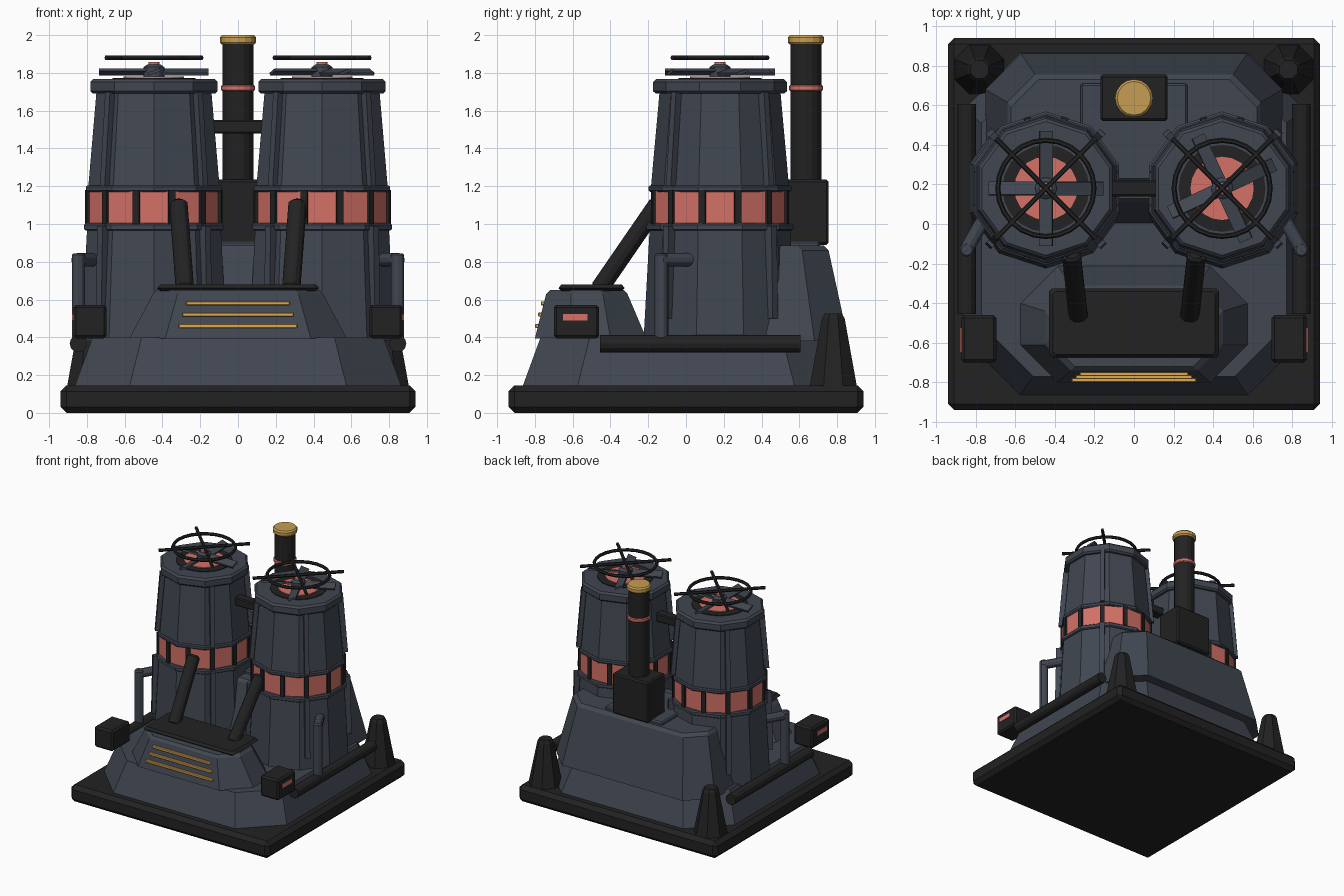
import bpy, bmesh, math
from mathutils import Vector, Matrix

if "Cube" in bpy.data.objects:
    bpy.data.objects.remove(bpy.data.objects["Cube"])


def mat(name, rgb):
    m = bpy.data.materials.new(name)
    m.diffuse_color = (*rgb, 1)
    m.use_nodes = True
    m.node_tree.nodes["Principled BSDF"].inputs["Base Color"].default_value = m.diffuse_color
    return m


SLATE = mat("slate", (0.052, 0.062, 0.082))
BLACK = mat("black_iron", (0.016, 0.016, 0.017))
RED = mat("warm_red", (0.66, 0.165, 0.135))
BRASS = mat("brass", (0.56, 0.34, 0.085))
AMBER = mat("amber", (0.75, 0.40, 0.08))


def finish(name, bm, material, bevel=0.0):
    bmesh.ops.recalc_face_normals(bm, faces=bm.faces)
    me = bpy.data.meshes.new(name)
    bm.to_mesh(me)
    bm.free()
    me.materials.append(material)
    ob = bpy.data.objects.new(name, me)
    bpy.context.collection.objects.link(ob)
    if bevel:
        b = ob.modifiers.new("bevel", "BEVEL")
        b.width, b.segments, b.limit_method = bevel, 1, "ANGLE"
    return ob


def loft(name, rings, material, bevel=0.0):
    """Closed skin through rings of equal point count."""
    bm = bmesh.new()
    vs = [[bm.verts.new(p) for p in r] for r in rings]
    n = len(vs[0])
    for a, b in zip(vs, vs[1:]):
        for i in range(n):
            bm.faces.new((a[i], a[(i + 1) % n], b[(i + 1) % n], b[i]))
    bm.faces.new(vs[0][::-1])
    bm.faces.new(vs[-1])
    return finish(name, bm, material, bevel)


def box(name, lo, hi, material, bevel=0.0):
    rings = [[(lo[0], lo[1], z), (hi[0], lo[1], z), (hi[0], hi[1], z), (lo[0], hi[1], z)]
             for z in (lo[2], hi[2])]
    return loft(name, rings, material, bevel)


def oct_ring(x, y0, y1, c, z):
    """Rectangle with cut corners, symmetric in x."""
    return [(x - c, y0, z), (x, y0 + c, z), (x, y1 - c, z), (x - c, y1, z),
            (c - x, y1, z), (-x, y1 - c, z), (-x, y0 + c, z), (c - x, y0, z)]


def turned(name, cx, cy, profile, n, material, start=90, bevel=0.0):
    """Faceted turned shape from (radius, height) pairs."""
    ang = [math.radians(start) + math.tau * i / n for i in range(n)]
    return loft(name, [[(cx + r * math.cos(a), cy + r * math.sin(a), z) for a in ang]
                       for r, z in profile], material, bevel)


def rod(name, a, b, r, material, n=10, bevel=0.0):
    a, b = Vector(a), Vector(b)
    q = (b - a).to_track_quat("Z", "Y")
    circ = [q @ Vector((r * math.cos(math.tau * i / n), r * math.sin(math.tau * i / n), 0))
            for i in range(n)]
    return loft(name, [[p + c for c in circ] for p in (a, b)], material, bevel)


def torus(name, cx, cy, cz, major, minor, material, n=24, k=6):
    bm = bmesh.new()
    g = [[bm.verts.new((cx + (major + minor * math.cos(math.tau * j / k)) * math.cos(math.tau * i / n),
                        cy + (major + minor * math.cos(math.tau * j / k)) * math.sin(math.tau * i / n),
                        cz + minor * math.sin(math.tau * j / k))) for j in range(k)] for i in range(n)]
    for i in range(n):
        for j in range(k):
            bm.faces.new((g[i][j], g[(i + 1) % n][j], g[(i + 1) % n][(j + 1) % k], g[i][(j + 1) % k]))
    return finish(name, bm, material)


def radial_bars(name, cx, cy, angles, r0, r1, z0, z1, w, t, material):
    """Slanted bars around a tower wall, from radius r0 at z0 to r1 at z1."""
    bm = bmesh.new()
    for a in angles:
        rot = Matrix.Translation((cx, cy, 0)) @ Matrix.Rotation(math.radians(a), 4, "Z")
        q = [[bm.verts.new(rot @ Vector((r + dx, dy, z)))
              for dx, dy in ((-t, -w), (t, -w), (t, w), (-t, w))] for r, z in ((r0, z0), (r1, z1))]
        for i in range(4):
            j = (i + 1) % 4
            bm.faces.new((q[0][i], q[0][j], q[1][j], q[1][i]))
        bm.faces.new(q[0][::-1])
        bm.faces.new(q[1])
    return finish(name, bm, material)


# Foundation and stepped body
box("base_plate", (-0.94, -0.94, 0), (0.94, 0.94, 0.145), BLACK, 0.032)
loft("lower_tier", [oct_ring(0.865, -0.865, 0.865, 0.29, 0.14),
                    oct_ring(0.77, -0.77, 0.77, 0.26, 0.40)], SLATE)
loft("rear_tier", [oct_ring(0.75, 0.0, 0.86, 0.18, 0.38),
                   oct_ring(0.64, 0.11, 0.755, 0.14, 0.86),
                   oct_ring(0.62, 0.13, 0.73, 0.14, 0.885)], SLATE)
box("rear_tier_cap", (-0.27, 0.22, 0.87), (0.27, 0.71, 0.91), SLATE, 0.01)

# Front console with lid and glowing grille bars
loft("console", [oct_ring(0.575, -0.80, -0.21, 0.19, 0.395),
                 oct_ring(0.45, -0.74, -0.31, 0.13, 0.63),
                 oct_ring(0.43, -0.72, -0.33, 0.13, 0.65)], SLATE)
loft("console_lid", [oct_ring(0.41, -0.66, -0.34, 0.015, 0.645),
                     oct_ring(0.43, -0.675, -0.325, 0.015, 0.66),
                     oct_ring(0.41, -0.66, -0.34, 0.015, 0.68)], BLACK)
for i in range(3):
    z, w, y = 0.46 + 0.06 * i, 0.315 - 0.02 * i, -0.784 + 0.0155 * i
    box("grille_bar", (-w, y - 0.015, z - 0.011), (w, y + 0.015, z + 0.011), AMBER, 0.004)

# Chimney
box("chimney_box", (-0.17, 0.52, 0.89), (0.17, 0.755, 1.235), BLACK, 0.012)
turned("chimney_pipe", 0, 0.635, [(0.083, 1.22), (0.083, 1.96)], 16, BLACK)
turned("chimney_band", 0, 0.635, [(0.082, 1.703), (0.09, 1.71), (0.09, 1.73), (0.082, 1.737)], 16, RED)
turned("chimney_cap", 0, 0.635, [(0.085, 1.95), (0.096, 1.962), (0.096, 1.988), (0.085, 2.0)], 16, BRASS)

# Bridge between the towers
box("tower_bridge", (-0.16, 0.14, 1.48), (0.16, 0.22, 1.55), BLACK, 0.008)

CY = 0.18
DIAG = (45, 135, 225, 315)
for s in (-1, 1):
    cx = 0.445 * s
    # Tower walls, rings and lit band
    turned("tower_lower", cx, CY, [(0.405, 0.38), (0.372, 0.98)], 10, SLATE)
    turned("tower_middle_ring", cx, CY, [(0.378, 0.965), (0.388, 0.972), (0.388, 0.996), (0.378, 1.004)], 10, SLATE)
    turned("tower_lit_band", cx, CY, [(0.362, 1.0), (0.362, 1.18)], 12, RED, 15)
    radial_bars("band_struts", cx, CY, [15 + 30 * k for k in range(12)],
                0.352, 0.352, 1.0, 1.18, 0.018, 0.02, BLACK)
    turned("tower_upper_ring", cx, CY, [(0.37, 1.17), (0.378, 1.178), (0.378, 1.197), (0.37, 1.205)], 10, SLATE)
    turned("tower_upper", cx, CY, [(0.366, 1.19), (0.32, 1.70)], 10, SLATE)
    turned("tower_rim", cx, CY, [(0.340, 1.69), (0.354, 1.703), (0.354, 1.752), (0.338, 1.768)], 10, SLATE)
    radial_bars("upper_ribs", cx, CY, DIAG, 0.365, 0.325, 1.20, 1.70, 0.018, 0.022, SLATE)
    radial_bars("lower_ribs", cx, CY, DIAG, 0.385, 0.375, 0.50, 0.99, 0.02, 0.03, SLATE)

    # Fan well, blades, hub and guard
    turned("fan_well", cx, CY, [(0.22, 1.75), (0.22, 1.774)], 20, BLACK)
    turned("fan_glow", cx, CY, [(0.16, 1.76), (0.16, 1.78)], 20, RED)
    spin = 0 if s < 0 else 25
    for k in range(4):
        blade = box("fan_blade", (0.03, -0.035, -0.008), (0.29, 0.035, 0.008), SLATE)
        blade.matrix_world = (Matrix.Translation((cx, CY, 1.805))
                              @ Matrix.Rotation(math.radians(spin + 90 * k), 4, "Z")
                              @ Matrix.Rotation(math.radians(20), 4, "X"))
    turned("fan_hub", cx, CY, [(0.055, 1.77), (0.055, 1.83), (0.035, 1.845)], 12, SLATE)
    turned("fan_hub_cap", cx, CY, [(0.03, 1.84), (0.03, 1.858)], 12, RED)
    torus("fan_guard_ring", cx, CY, 1.88, 0.243, 0.013, BLACK)
    for d in (-1, 1):
        rod("fan_guard_bar", (cx - 0.253, CY - 0.253 * d, 1.88), (cx + 0.253, CY + 0.253 * d, 1.88),
            0.013, BLACK, 6)

    # Slanted feed pipe from tower to console
    rod("feed_pipe", (0.315 * s, -0.145, 1.115), (0.28 * s, -0.465, 0.65), 0.05, BLACK, 12, 0.015)

    # Side pipe, elbow pipe and lamp box
    rod("side_pipe", (0.845 * s, -0.455, 0.367), (0.845 * s, 0.605, 0.367), 0.046, BLACK, 12)
    rod("riser_pipe", (0.845 * s, -0.13, 0.39), (0.845 * s, -0.13, 0.845), 0.038, SLATE, 10, 0.01)
    rod("riser_elbow", (0.855 * s, -0.145, 0.81), (0.755 * s, 0.03, 0.81), 0.038, SLATE, 10, 0.01)
    x0, x1 = sorted((0.695 * s, 0.872 * s))
    box("lamp_box", (x0, -0.70, 0.395), (x1, -0.46, 0.572), BLACK, 0.015)
    x0, x1 = sorted((0.870 * s, 0.878 * s))
    box("lamp_plate", (x0, -0.65, 0.49), (x1, -0.522, 0.524), RED)

    # Rear corner post
    turned("corner_post", 0.78 * s, 0.78, [(0.135, 0.14), (0.065, 0.50), (0.05, 0.525)], 8, BLACK, 22.5)
